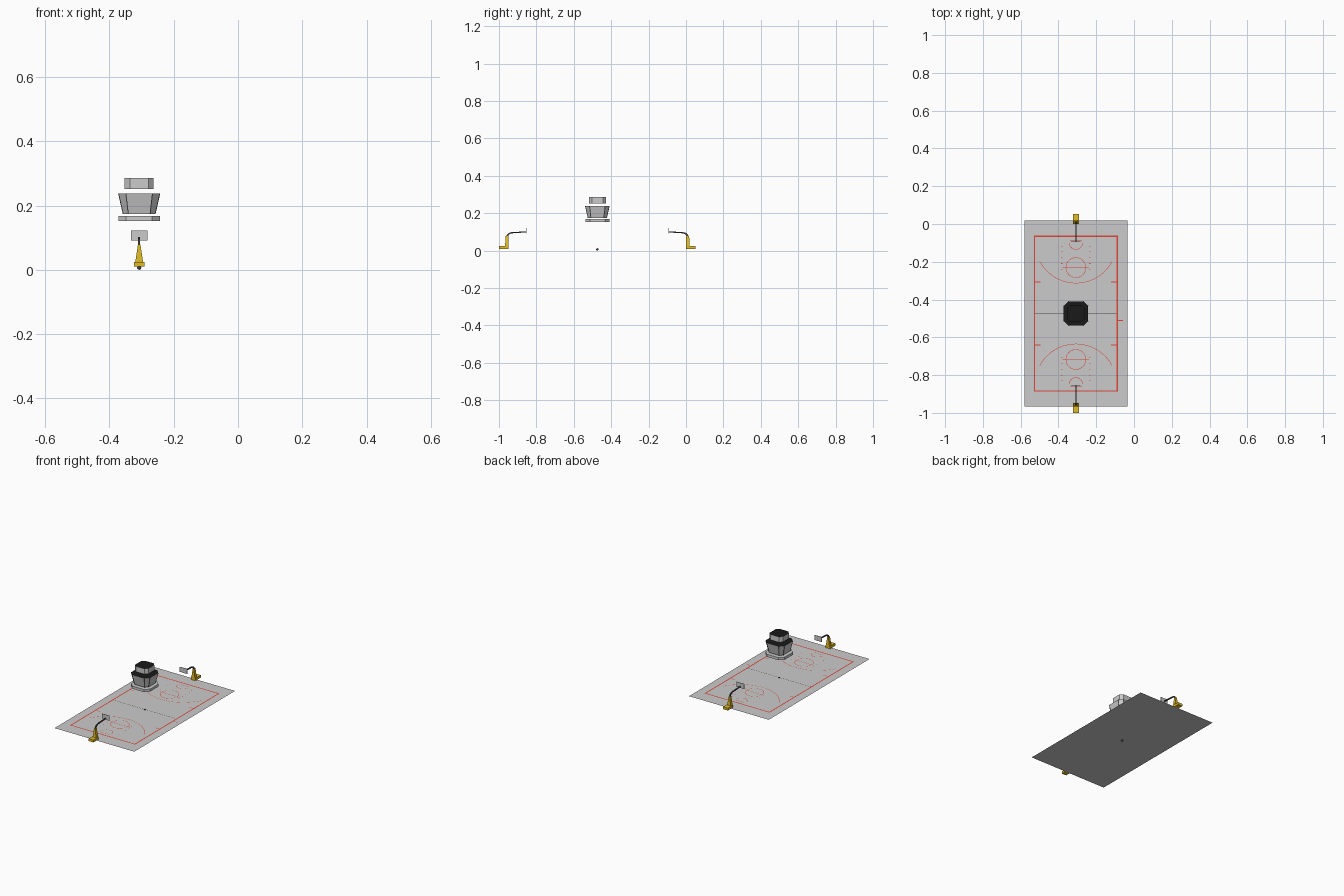
import bpy, bmesh, math
from mathutils import Vector

if "Cube" in bpy.data.objects:
    bpy.data.objects.remove(bpy.data.objects["Cube"])

CX, CY, FLOOR = -0.3075, -0.474, 0.009


def material(name, rgb):
    m = bpy.data.materials.new(name)
    m.diffuse_color = (*rgb, 1)
    m.use_nodes = True
    m.node_tree.nodes["Principled BSDF"].inputs["Base Color"].default_value = m.diffuse_color
    return m


RED = material("red", (0.75, 0.06, 0.04))
BLACK = material("black", (0.01, 0.01, 0.01))
YELLOW = material("yellow", (0.75, 0.5, 0.02))
DARK = material("dark", (0.06, 0.06, 0.06))
GREY = material("grey", (0.6, 0.6, 0.6))


def finish(name, bm, *mats, recalc=True):
    if recalc:
        bmesh.ops.recalc_face_normals(bm, faces=bm.faces)
    me = bpy.data.meshes.new(name)
    bm.to_mesh(me)
    bm.free()
    for m in mats:
        me.materials.append(m)
    ob = bpy.data.objects.new(name, me)
    bpy.context.collection.objects.link(ob)
    return ob


def loft(bm, rings):
    """Skin a list of equal-length point rings and cap both ends."""
    vs = [[bm.verts.new(p) for p in r] for r in rings]
    n = len(vs[0])
    for a, b in zip(vs, vs[1:]):
        for i in range(n):
            bm.faces.new((a[i], a[(i + 1) % n], b[(i + 1) % n], b[i]))
    bm.faces.new(vs[0][::-1])
    bm.faces.new(vs[-1])


def rect(cx, cy, hx, hy, z):
    return [(cx + a * hx, cy + b * hy, z) for a, b in ((-1, -1), (1, -1), (1, 1), (-1, 1))]


def box(bm, cx, cy, hx, hy, z0, z1):
    loft(bm, [rect(cx, cy, hx, hy, z0), rect(cx, cy, hx, hy, z1)])


def octagon(h, c, z):
    k = h - c
    pts = [(-k, -h), (k, -h), (h, -k), (h, k), (k, h), (-k, h), (-h, k), (-h, -k)]
    return [(CX + x, CY + y, z) for x, y in pts]


# Court floor
bm = bmesh.new()
bm.faces.new([bm.verts.new(p) for p in rect(CX, CY, 0.2735, 0.493, FLOOR)])
finish("court_floor", bm, recalc=False)


# Court markings: flat ribbons just above the floor
def ribbon(bm, pts, w, closed=False):
    pts = [Vector(p) for p in pts]
    n = len(pts)
    left, right = [], []
    for i, p in enumerate(pts):
        a = pts[i - 1] if i or closed else p
        b = pts[(i + 1) % n] if i < n - 1 or closed else p
        d1, d2 = p - a, b - p
        d1 = d1.normalized() if d1.length else d2.normalized()
        d2 = d2.normalized() if d2.length else d1
        t = (d1 + d2).normalized()
        off = Vector((-t.y, t.x)) * (w / 2 / max(t.dot(d1), 0.3))
        for side, q in ((left, p + off), (right, p - off)):
            side.append(bm.verts.new((CX + q.x, CY + q.y, FLOOR + 0.0006)))
    for i in range(n if closed else n - 1):
        j = (i + 1) % n
        bm.faces.new((right[i], right[j], left[j], left[i]))


def arc(cy, r, a0, a1, n):
    return [(r * math.cos(math.radians(a0 + (a1 - a0) * i / n)),
             cy + r * math.sin(math.radians(a0 + (a1 - a0) * i / n))) for i in range(n + 1)]


THIN = 0.0025
bm = bmesh.new()
ribbon(bm, [(-0.2195, -0.41), (0.2195, -0.41), (0.2195, 0.41), (-0.2195, 0.41)], 0.007, True)
ribbon(bm, [(0.2195, -0.037), (0.248, -0.037)], 0.004)
for s in (-1, 1):
    def mark(pts, w=THIN, closed=False):
        ribbon(bm, [(x, s * y) for x, y in pts], w, closed)
    mark(arc(0.378, 0.217, 208, 332, 24))
    mark(arc(0.243, 0.053, 0, 360, 24)[:-1], THIN, True)
    mark([(-0.07, 0.243), (0.07, 0.243)])
    mark(arc(0.374, 0.035, 180, 360, 14))
    mark([(-0.032, 0.386), (0.032, 0.386)])
    for side in (-1, 1):
        mark([(side * 0.2195, 0.167), (side * 0.187, 0.167)], 0.004)
        for y in (0.353, 0.33, 0.295, 0.265, 0.232):
            mark([(side * 0.07, y), (side * 0.078, y)], 0.003)
finish("court_markings", bm, RED, recalc=False)

# Halfway line
bm = bmesh.new()
ribbon(bm, [(-0.2195, 0), (0.2195, 0)], THIN)
finish("halfway_line", bm, DARK, recalc=False)

# Ball on the centre spot
bm = bmesh.new()
bmesh.ops.create_uvsphere(bm, u_segments=16, v_segments=10, radius=0.0065)
bmesh.ops.translate(bm, verts=bm.verts, vec=(CX, CY, 0.0065))
for f in bm.faces:
    f.smooth = True
finish("ball", bm, DARK)

# Hanging scoreboard: three stacked octagonal blocks with black tops
for name, lo, hi in (("scoreboard_ring", (0.0645, 0.024, 0.152), (0.0645, 0.024, 0.168)),
                     ("scoreboard_body", (0.050, 0.017, 0.174), (0.0645, 0.024, 0.238)),
                     ("scoreboard_top", (0.045, 0.016, 0.252), (0.045, 0.016, 0.286))):
    bm = bmesh.new()
    loft(bm, [octagon(*lo), octagon(*hi)])
    bm.normal_update()
    for f in bm.faces:
        if f.normal.z > 0.9 and name != "scoreboard_ring":
            f.material_index = 1
    finish(name, bm, GREY, BLACK)

# Corner trims on the scoreboard body
bm = bmesh.new()
for p, q in zip(octagon(0.0503, 0.017, 0.174), octagon(0.0648, 0.024, 0.238)):
    loft(bm, [rect(v[0], v[1], 0.0008, 0.0008, v[2]) for v in (p, q)])
finish("scoreboard_trim", bm, DARK)

# Basket stands, one at each end
for end, s in (("back", 1), ("front", -1)):
    def yy(d):
        return CY + s * d

    bm = bmesh.new()
    box(bm, CX, yy(0.500), 0.016, 0.026, 0.010, 0.025)
    loft(bm, [rect(CX, yy(0.4835), 0.012, 0.0095, 0.025),
              rect(CX, yy(0.4830), 0.004, 0.0080, 0.078)])
    finish(end + "_stand_base", bm, YELLOW)

    # Bent arm swept along a side profile of (distance, height)
    path = [(0.483, 0.072), (0.480, 0.083), (0.472, 0.091), (0.458, 0.096), (0.382, 0.100)]
    pts = [Vector(p) for p in path]
    rings = []
    for i, p in enumerate(pts):
        t = (pts[min(i + 1, 4)] - pts[max(i - 1, 0)]).normalized()
        n = Vector((-t.y, t.x)) * (0.0055 - 0.0007 * i)
        rings.append([(CX + a * 0.003, yy((p + b * n).x), (p + b * n).y)
                      for a, b in ((-1, -1), (1, -1), (1, 1), (-1, 1))])
    bm = bmesh.new()
    loft(bm, rings)
    finish(end + "_arm", bm, DARK)

    bm = bmesh.new()
    box(bm, CX, yy(0.380), 0.0255, 0.001, 0.091, 0.122)
    finish(end + "_backboard", bm, GREY)
